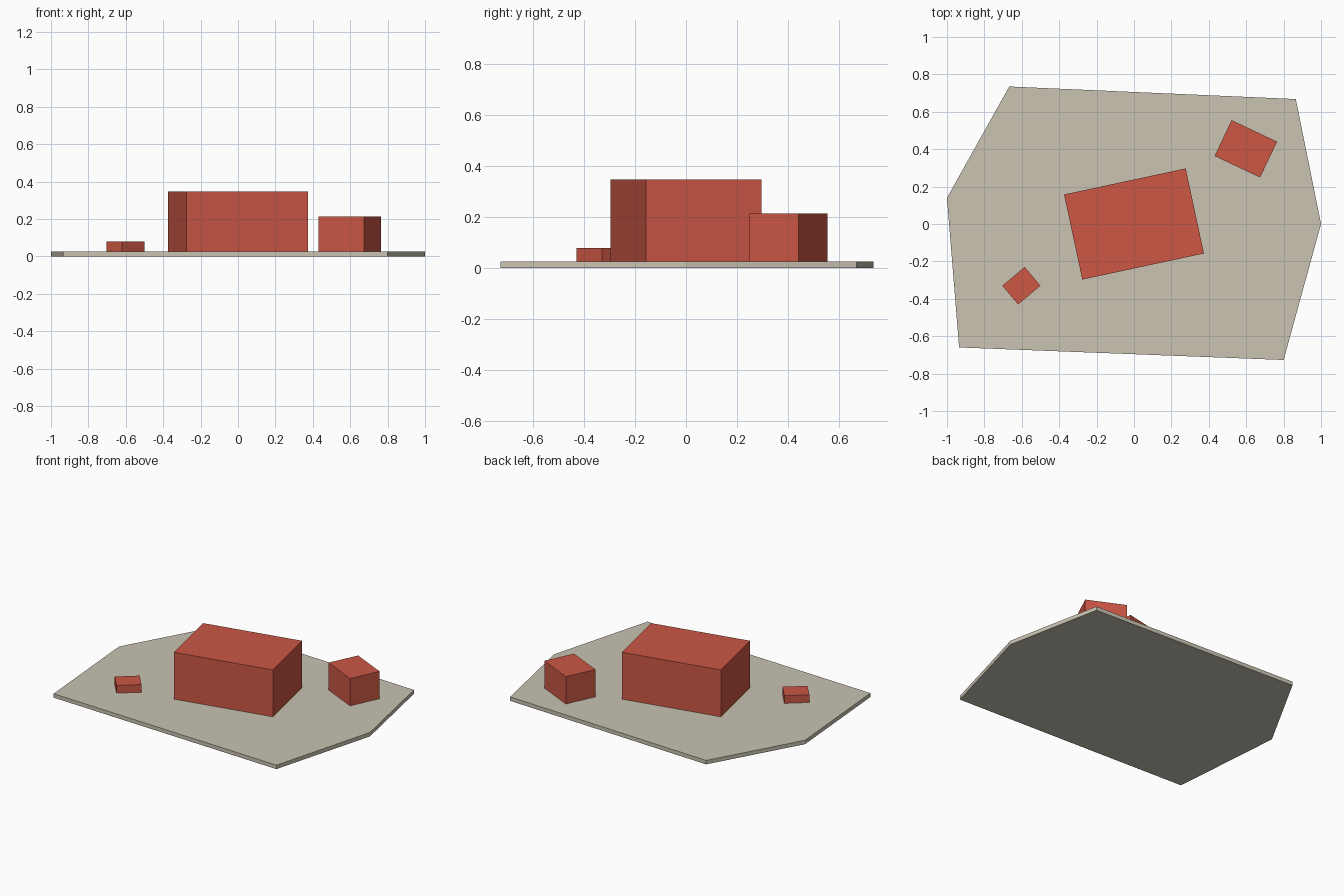
import bpy
import bmesh
from math import radians

default = bpy.data.objects.get("Cube")
if default:
    bpy.data.objects.remove(default, do_unlink=True)


def make_material(name, rgb):
    mat = bpy.data.materials.new(name)
    mat.use_nodes = True
    mat.diffuse_color = (*rgb, 1)
    mat.node_tree.nodes["Principled BSDF"].inputs["Base Color"].default_value = (*rgb, 1)
    return mat


def extrude_outline(name, outline, bottom, top, mat):
    """Raise a flat counter-clockwise outline into a closed prism."""
    bm = bmesh.new()
    base = bm.faces.new([bm.verts.new((x, y, bottom)) for x, y in outline])
    grown = bmesh.ops.extrude_face_region(bm, geom=[base], use_keep_orig=True)
    for v in grown["geom"]:
        if isinstance(v, bmesh.types.BMVert):
            v.co.z = top
    bmesh.ops.recalc_face_normals(bm, faces=bm.faces[:])
    mesh = bpy.data.meshes.new(name)
    bm.to_mesh(mesh)
    bm.free()
    mesh.materials.append(mat)
    obj = bpy.data.objects.new(name, mesh)
    bpy.context.collection.objects.link(obj)
    return obj


def add_block(name, centre, size, angle, mat):
    """Block standing on the ground plate, turned about z."""
    length, width, height = size
    x, y = length / 2, width / 2
    obj = extrude_outline(name, [(-x, -y), (x, -y), (x, y), (-x, y)], 0, height, mat)
    obj.location = (*centre, PLATE_TOP)
    obj.rotation_euler.z = radians(angle)
    return obj


PLATE_TOP = 0.027
stone = make_material("pale stone", (0.587, 0.546, 0.448))
brick = make_material("brick red", (0.604, 0.095, 0.059))

# Irregular seven-sided ground plate
extrude_outline("ground_plate", [
    (-0.935, -0.66), (0.80, -0.727), (1.0, 0.0), (0.865, 0.668),
    (-0.667, 0.735), (-1.0, 0.14)], 0, PLATE_TOP, stone)

# Buildings
add_block("main_building", (0, 0), (0.665, 0.465, 0.321), 12.1, brick)
add_block("side_building", (0.598, 0.402), (0.269, 0.212, 0.187), -25.3, brick)
add_block("small_building", (-0.602, -0.33), (0.156, 0.131, 0.053), 40, brick)
